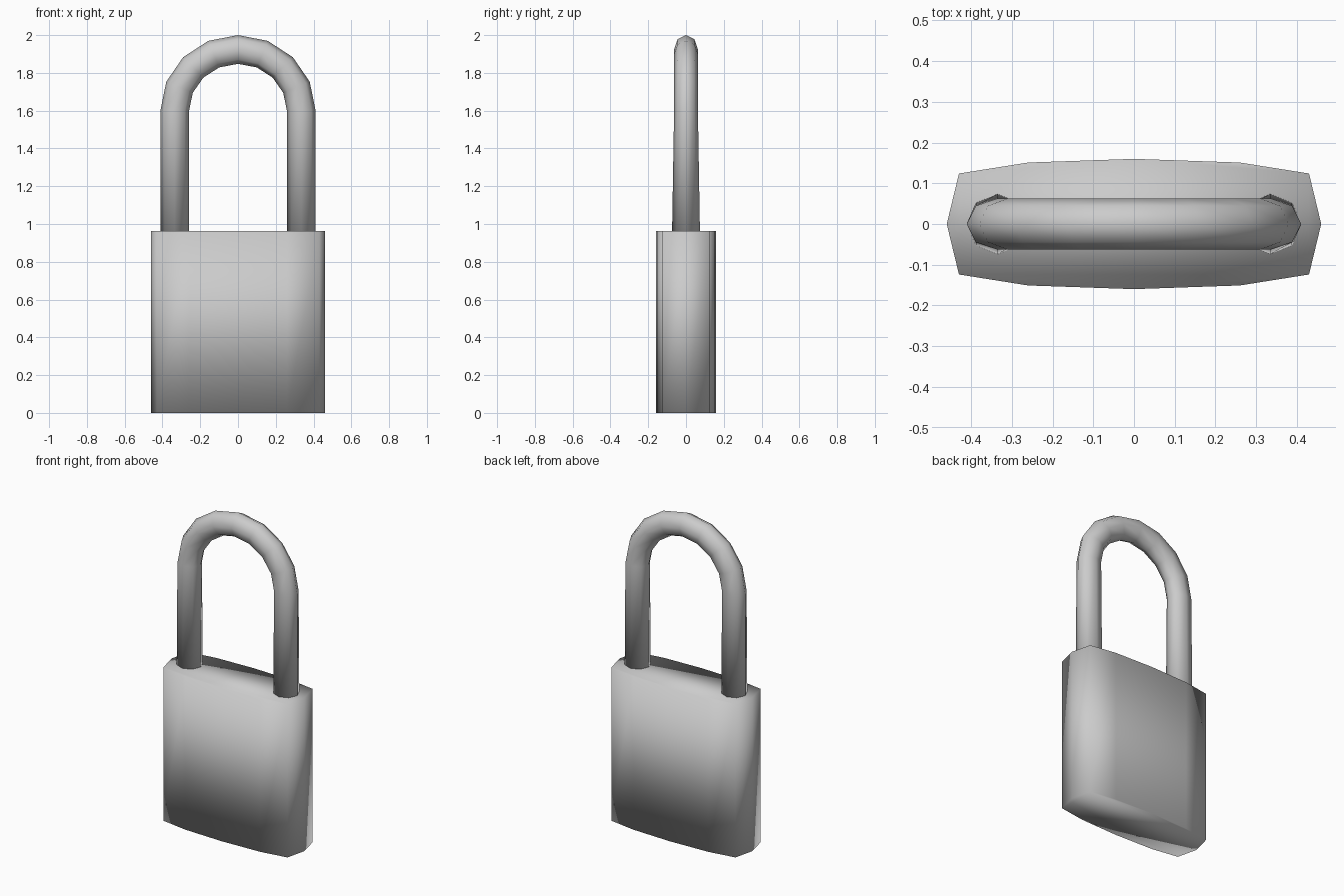
import bpy
import bmesh
from math import cos, sin, pi

if "Cube" in bpy.data.objects:
    bpy.data.objects.remove(bpy.data.objects["Cube"])


def finish(name, bm):
    bmesh.ops.recalc_face_normals(bm, faces=bm.faces[:])
    mesh = bpy.data.meshes.new(name)
    bm.to_mesh(mesh)
    bm.free()
    mesh.shade_smooth()
    obj = bpy.data.objects.new(name, mesh)
    bpy.context.collection.objects.link(obj)
    return obj


def loft(name, rings):
    """Skin closed rings of equal size and cap both ends."""
    bm = bmesh.new()
    loops = [[bm.verts.new(p) for p in ring] for ring in rings]
    n = len(loops[0])
    for a, b in zip(loops, loops[1:]):
        for i in range(n):
            j = (i + 1) % n
            bm.faces.new((a[i], a[j], b[j], b[i]))
    bm.faces.new(loops[0])
    bm.faces.new(loops[-1])
    return finish(name, bm)


# Body: bulged outline extruded upward, fully smooth shaded
quarter = [(0.46, 0), (0.43, 0.124), (0.26, 0.151), (0, 0.16)]
half = quarter + [(-x, y) for x, y in reversed(quarter[:3])]
outline = half + [(x, -y) for x, y in reversed(half[1:-1])]
loft("lock_body", [[(x, y, z) for x, y in outline] for z in (0, 0.962)])

# Shackle: eight-sided tube, straight legs slightly wider in depth at the base
SIDES = 8
R = 0.076
MID = 0.335


def tube_ring(angle, cx, cz, depth):
    ring = []
    for i in range(SIDES):
        t = 2 * pi * i / SIDES
        d = R * cos(t)
        ring.append((cx + d * cos(angle), depth * sin(t), cz + d * sin(angle)))
    return ring


ARCH_Z = 1.6
arch = []
for k in range(9):
    a = pi * k / 8
    arch.append(tube_ring(a, MID * cos(a), ARCH_Z + (2 - ARCH_Z - R) * sin(a), 0.063))
rings = [tube_ring(0, MID, 0.94, 0.074)] + arch + [tube_ring(pi, -MID, 0.94, 0.074)]
loft("shackle", rings)
